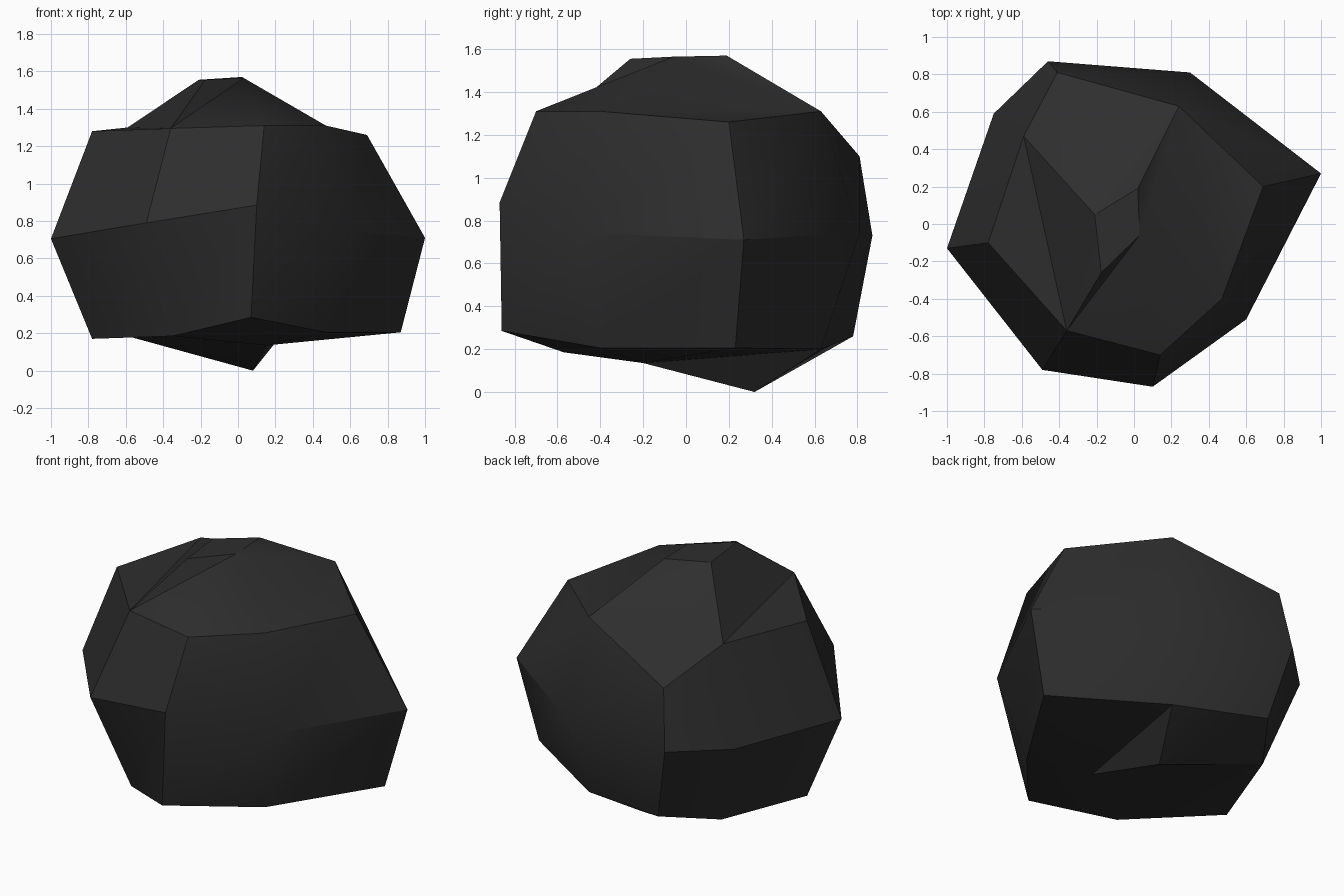
import bpy, bmesh

if "Cube" in bpy.data.objects:
    bpy.data.objects.remove(bpy.data.objects["Cube"])

# Three stacked eight-sided rings, starting at the left corner, counter-clockwise
lower = [(-.78, -.10, .17), (-.35, -.57, .185), (.07, -.86, .285), (.47, -.40, .205),
         (.87, .23, .205), (.24, .63, .20), (-.35, .78, .26), (-.575, .465, .18)]
middle = [(-1, -.13, .705), (-.49, -.78, .79), (.10, -.87, .885), (.60, -.51, .745),
          (1, .27, .71), (.30, .81, .745), (-.46, .87, .73), (-.75, .59, .72)]
upper = [(-.78, -.10, 1.28), (-.36, -.57, 1.295), (.14, -.70, 1.31), (.47, -.40, 1.31),
         (.69, .20, 1.26), (.24, .63, 1.31), (-.41, .81, 1.10), (-.59, .47, 1.30)]

bm = bmesh.new()
low, mid, up = [[bm.verts.new(p) for p in ring] for ring in (lower, middle, upper)]

# Sides
for a, b in ((low, mid), (mid, up)):
    for i in range(8):
        j = (i + 1) % 8
        bm.faces.new((a[i], a[j], b[j], b[i]))

# Top: a small raised plateau of four points
g, h, a, b, c, d, e, f = up
p, x, t, y = [bm.verts.new(v) for v in ((-.175, -.26, 1.555), (.03, -.06, 1.565),
                                        (.02, .19, 1.57), (-.21, .05, 1.555))]
for face in ((g, h, f), (h, p, y), (h, y, f), (b, c, d), (b, d, x), (d, t, x),
             (h, a, x), (h, x, p), (a, b, x), (d, e, y), (e, f, y), (d, y, t),
             (p, x, y), (x, t, y)):
    bm.faces.new(face)

# Bottom: one low point behind a shallow dent
g, h, a, b, c, d, e, f = low
r = bm.verts.new((.15, -.20, .135))
k = bm.verts.new((.08, .32, 0))
for face in ((d, e, k), (e, f, k), (h, a, b), (h, b, r), (b, c, r), (c, d, r), (r, d, k),
             (f, g, h), (f, h, r), (f, r, k)):
    bm.faces.new(face)
bmesh.ops.recalc_face_normals(bm, faces=bm.faces)

mesh = bpy.data.meshes.new("rock")
bm.to_mesh(mesh)
bm.free()
rock = bpy.data.objects.new("rock", mesh)
bpy.context.collection.objects.link(rock)

# Dark stone colour
stone = bpy.data.materials.new("dark stone")
stone.diffuse_color = (.027, .027, .027, 1)
stone.use_nodes = True
stone.node_tree.nodes["Principled BSDF"].inputs["Base Color"].default_value = stone.diffuse_color
mesh.materials.append(stone)

# Soft shading with sharp main edges
bpy.context.view_layer.objects.active = rock
rock.select_set(True)
bpy.ops.object.shade_smooth_by_angle(angle=.6)
